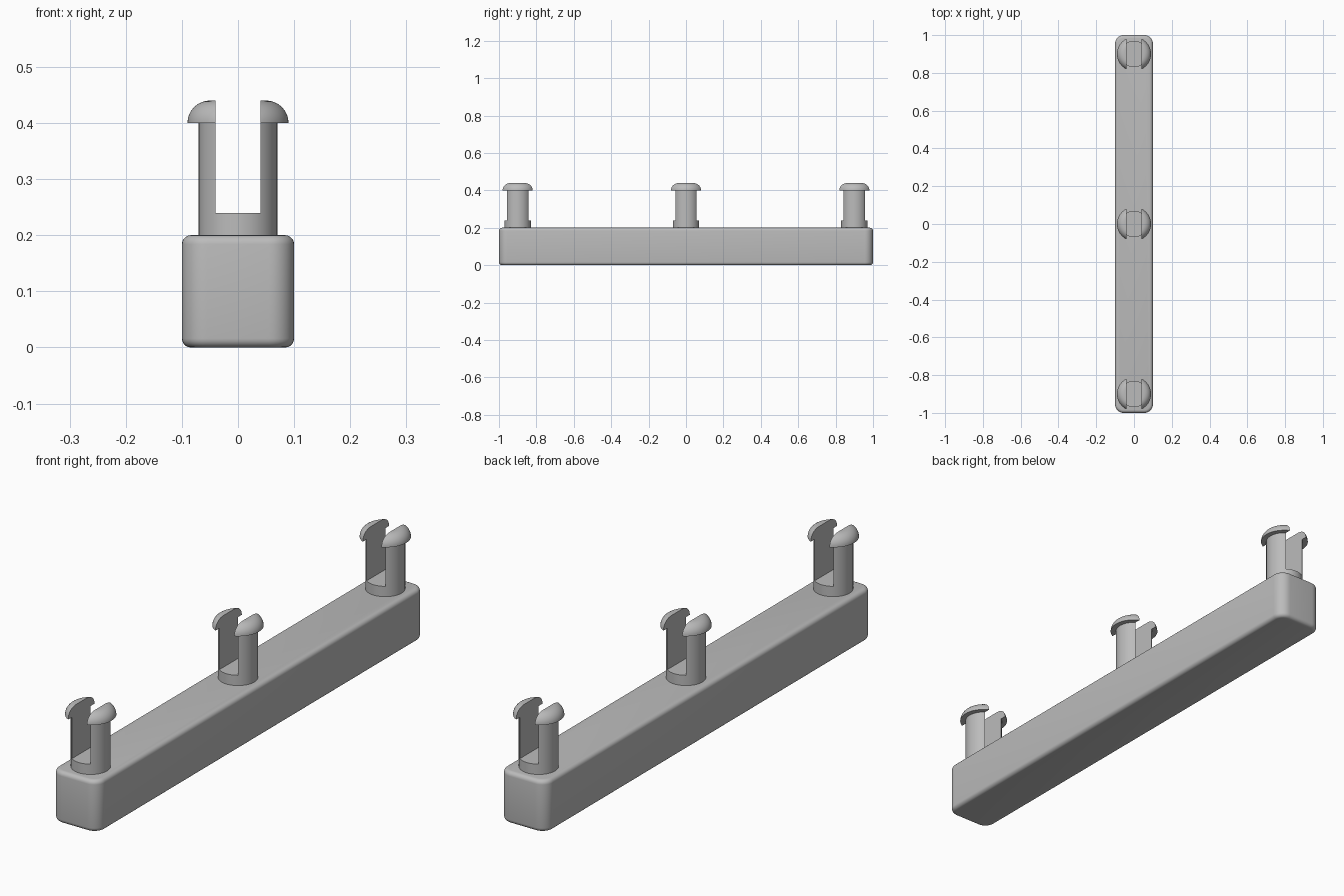
import bpy, bmesh, math
from mathutils import Matrix, Vector

cube = bpy.data.objects.get("Cube")
if cube:
    bpy.data.objects.remove(cube, do_unlink=True)

grey = bpy.data.materials.new("plain grey")
grey.use_nodes = True
colour = (0.5, 0.5, 0.5, 1)
grey.diffuse_color = colour
grey.node_tree.nodes["Principled BSDF"].inputs["Base Color"].default_value = colour


def finish(bm, name, location=(0, 0, 0)):
    bmesh.ops.recalc_face_normals(bm, faces=bm.faces)
    mesh = bpy.data.meshes.new(name)
    bm.to_mesh(mesh)
    bm.free()
    mesh.materials.append(grey)
    ob = bpy.data.objects.new(name, mesh)
    ob.location = location
    bpy.context.collection.objects.link(ob)
    bpy.ops.object.select_all(action='DESELECT')
    ob.select_set(True)
    bpy.context.view_layer.objects.active = ob
    bpy.ops.object.shade_smooth_by_angle(angle=math.radians(35))
    return ob


def lathe(bm, profile, segments=64):
    """Spin (radius, height) points around z and close the ends."""
    rings = []
    for r, z in profile:
        rings.append([bm.verts.new((r * math.cos(a), r * math.sin(a), z))
                      for a in (2 * math.pi * i / segments for i in range(segments))])
    for low, high in zip(rings, rings[1:]):
        for i in range(segments):
            j = (i + 1) % segments
            bm.faces.new((low[i], low[j], high[j], high[i]))
    bm.faces.new(rings[0][::-1])
    bm.faces.new(rings[-1])


# Bar: rounded upright corners, then softened rims
bm = bmesh.new()
bmesh.ops.create_cube(bm, size=1, matrix=Matrix.Translation((0, 0, 0.1)) @ Matrix.Diagonal((0.2, 2, 0.2, 1)))
upright = [e for e in bm.edges if abs(e.verts[0].co.z - e.verts[1].co.z) > 0.1]
bmesh.ops.bevel(bm, geom=upright, offset=0.045, segments=8, profile=0.5, affect='EDGES')
rims = [e for e in bm.edges if abs(e.verts[0].co.z - e.verts[1].co.z) < 0.01]
bmesh.ops.bevel(bm, geom=rims, offset=0.016, segments=5, profile=0.5, affect='EDGES')
finish(bm, "bar")

# Pegs: round foot with two prongs, each ending in a rounded lip
SLOT, FOOT_TOP, LIP, TOP = 0.04, 0.24, 0.4, 0.44
lip_curve = [(0.05 + 0.04 * math.cos(a), LIP + 0.04 * math.sin(a))
             for a in (math.pi / 2 * i / 10 for i in range(11))]
for name, y in (("front_peg", -0.9), ("middle_peg", 0), ("back_peg", 0.9)):
    bm = bmesh.new()
    lathe(bm, [(0.07, FOOT_TOP), (0.07, LIP)] + lip_curve)
    # Keep the part beyond the slot, cap the cut and mirror it
    cut = bmesh.ops.bisect_plane(bm, geom=bm.verts[:] + bm.edges[:] + bm.faces[:],
                                 plane_co=Vector((SLOT, 0, 0)), plane_no=Vector((1, 0, 0)),
                                 clear_inner=True)
    edges = [g for g in cut["geom_cut"] if isinstance(g, bmesh.types.BMEdge)]
    bmesh.ops.holes_fill(bm, edges=edges)
    twin = bmesh.ops.duplicate(bm, geom=bm.verts[:] + bm.edges[:] + bm.faces[:])["geom"]
    for v in twin:
        if isinstance(v, bmesh.types.BMVert):
            v.co.x = -v.co.x
    lathe(bm, [(0.07, 0.195), (0.07, FOOT_TOP)])
    finish(bm, name, (0, y, 0))
